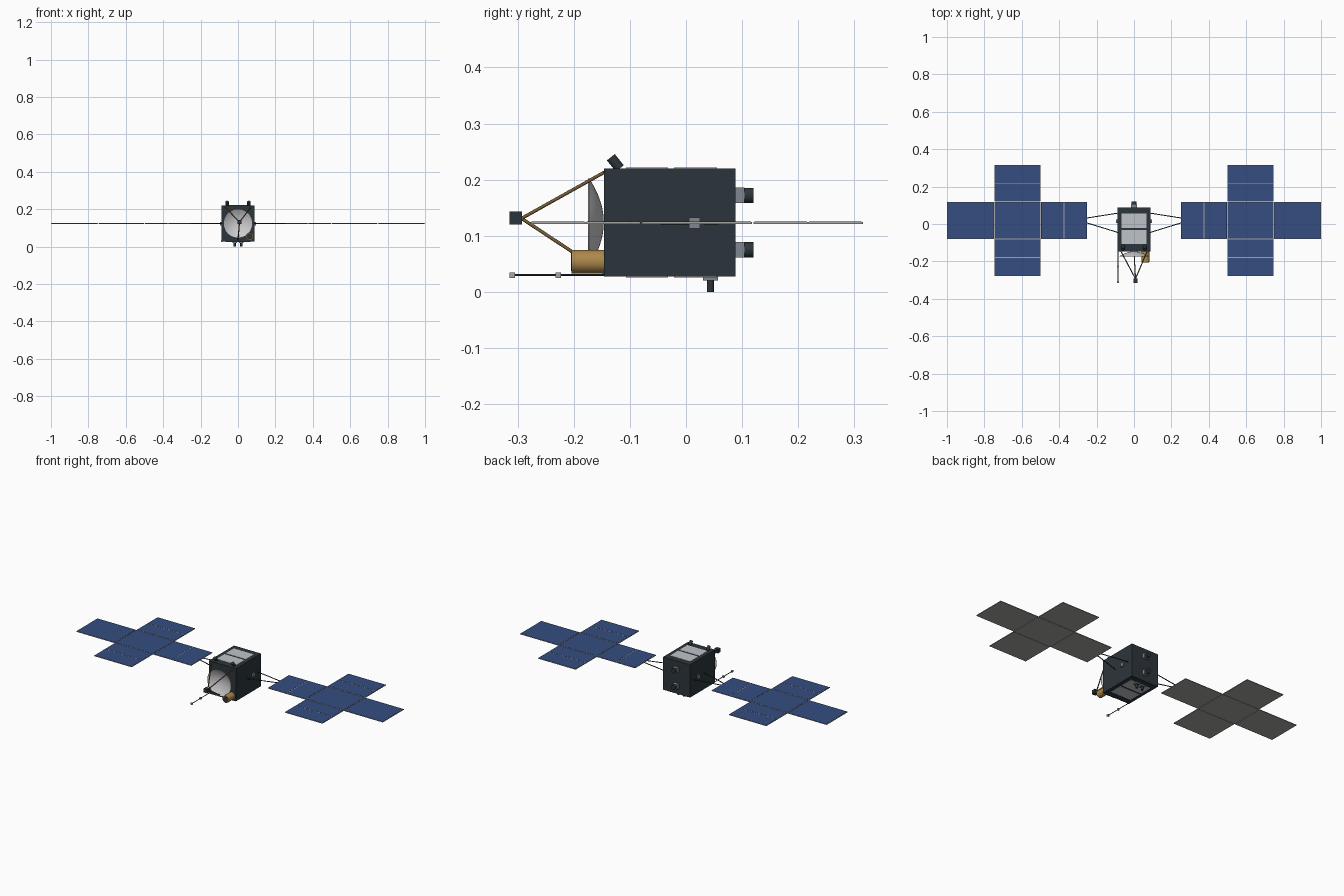
import bpy, math
from mathutils import Vector

cube = bpy.data.objects.get("Cube")
if cube:
    bpy.data.objects.remove(cube)


def material(name, r, g, b):
    m = bpy.data.materials.new(name)
    m.use_nodes = True
    m.diffuse_color = (r, g, b, 1)
    m.node_tree.nodes["Principled BSDF"].inputs["Base Color"].default_value = (r, g, b, 1)
    return m


DARK = material("dark blanket", 0.025, 0.036, 0.044)
BLUE = material("solar blue", 0.035, 0.075, 0.22)
FRAME = material("panel grey", 0.38, 0.38, 0.37)
LIGHT = material("radiator white", 0.52, 0.54, 0.58)
STEEL = material("steel grey", 0.22, 0.24, 0.28)
GOLD = material("gold foil", 0.42, 0.25, 0.07)
BRONZE = material("bronze strut", 0.2, 0.12, 0.04)
DISH = material("dish silver", 0.6, 0.6, 0.62)


def finish(name, mat):
    ob = bpy.context.object
    ob.name = ob.data.name = name
    ob.data.materials.append(mat)
    return ob


def box(name, mat, x, y, z):
    """Box given by its (low, high) extent on each axis."""
    ext = (x, y, z)
    bpy.ops.mesh.primitive_cube_add(size=1, location=[(a + b) / 2 for a, b in ext])
    bpy.context.object.scale = [b - a for a, b in ext]
    bpy.ops.object.transform_apply(location=False, rotation=False, scale=True)
    return finish(name, mat)


def rod(name, mat, start, end, radius, sides=24):
    """Cylinder between two points."""
    a, b = Vector(start), Vector(end)
    bpy.ops.mesh.primitive_cylinder_add(vertices=sides, radius=radius, depth=(b - a).length,
                                        location=(a + b) / 2)
    bpy.context.object.rotation_euler = (b - a).to_track_quat("Z", "Y").to_euler()
    bpy.ops.object.shade_smooth_by_angle(angle=math.radians(40))
    return finish(name, mat)


def lathe(name, mat, profile, location, steps=48):
    """Surface of (radius, depth) points turned about the y axis."""
    verts, faces = [], []
    for i in range(steps):
        t = math.tau * i / steps
        verts += [(r * math.cos(t), d, r * math.sin(t)) for r, d in profile]
    n = len(profile)
    for i in range(steps):
        j = (i + 1) % steps
        faces += [(i * n + k, i * n + k + 1, j * n + k + 1, j * n + k) for k in range(n - 1)]
    mesh = bpy.data.meshes.new(name)
    mesh.from_pydata(verts, [], faces)
    ob = bpy.data.objects.new(name, mesh)
    bpy.context.collection.objects.link(ob)
    ob.location = location
    bpy.ops.object.select_all(action="DESELECT")
    ob.select_set(True)
    bpy.context.view_layer.objects.active = ob
    bpy.ops.object.shade_smooth_by_angle(angle=math.radians(40))
    return finish(name, mat)


# Main body with radiator plates above and below
box("body", DARK, (-0.088, 0.088), (-0.146, 0.088), (0.027, 0.22))
for side, z in (("top", 0.22), ("bottom", 0.027)):
    for i, y in enumerate(((-0.107, -0.032), (-0.021, 0.055))):
        box(f"{side}_radiator_{i}", LIGHT, (-0.066, 0.066), y, (z - 0.0015, z + 0.0015))

# Solar wings: cross of five-way panels on a yoke
Z = 0.123
PANELS = {
    "inner": ((0.25, 0.498), (-0.079, 0.118)),
    "centre": ((0.5, 0.745), (-0.079, 0.118)),
    "outer": ((0.748, 1.0), (-0.079, 0.118)),
    "rear": ((0.5, 0.745), (0.12, 0.315)),
    "front": ((0.5, 0.745), (-0.277, -0.081)),
}


def span(side, low, high):
    return tuple(sorted((side * low, side * high)))


for label, s in (("left", 1), ("right", -1)):
    for part, (x, y) in PANELS.items():
        box(f"{label}_{part}_panel", FRAME, span(s, *x), y, (Z - 0.002, Z + 0.0015))
        e = 0.002
        xm, ym = sum(x) / 2, sum(y) / 2
        xs, ys = [(x[0] + e, x[1] - e)], [(y[0] + e, y[1] - e)]
        # a pale seam splits the hinged panels in two
        if part == "inner":
            xs = [(x[0] + e, xm - e), (xm + e, x[1] - e)]
        elif part in ("rear", "front"):
            ys = [(y[0] + e, ym - e), (ym + e, y[1] - e)]
        for cx in xs:
            for cy in ys:
                box(f"{label}_{part}_cells", BLUE, span(s, *cx), cy, (Z + 0.0015, Z + 0.0022))
    box(f"{label}_wing_bracket", STEEL, span(s, 0.086, 0.097), (0.005, 0.025), (0.113, 0.133))
    for y0, y1 in ((0.058, 0.032), (-0.045, 0.006)):
        rod(f"{label}_yoke_strut", DARK, (s * 0.087, y0, Z), (s * 0.252, y1, Z), 0.0025, 8)

# Dish antenna, its feed and tripod
RADIUS, DEPTH = 0.078, 0.026
curve = [(RADIUS * k / 10, -DEPTH * (k / 10) ** 2) for k in range(11)]
lathe("dish", DISH, curve + [(r, d + 0.002) for r, d in reversed(curve)], (0, -0.1485, 0.124))
box("dish_feed", DARK, (-0.004, 0.02), (-0.315, -0.292), (0.12, 0.143))
for foot in ((-0.07, -0.146, 0.213), (0.07, -0.146, 0.213), (0, -0.146, 0.034)):
    rod("feed_strut", BRONZE, (0.008, -0.293, 0.131), foot, 0.003, 10)

# Camera barrel
rod("camera_barrel", GOLD, (0.062, -0.204, 0.054), (0.062, -0.146, 0.054), 0.021, 32)
rod("camera_lens", DARK, (0.062, -0.205, 0.054), (0.062, -0.2, 0.054), 0.017, 32)

# Sensor boom
rod("sensor_boom", DARK, (-0.085, -0.31, 0.03), (-0.085, -0.146, 0.03), 0.002, 8)
for y in (-0.31, -0.228):
    box("boom_sensor", FRAME, (-0.09, -0.08), (y - 0.005, y + 0.005), (0.025, 0.035))

# Star trackers, tilted forward
for x in (-0.058, 0.058):
    rod("star_tracker", DARK, (x, -0.118, 0.22), (x, -0.134, 0.24), 0.009)

# Rear thrusters
for z in (0.172, 0.075):
    box("thruster_mount", STEEL, (-0.015, 0.015), (0.087, 0.104), (z - 0.014, z + 0.014))
    rod("thruster", DARK, (0, 0.104, z), (0, 0.12, z), 0.0135)

# Belly nozzles
for x in (-0.018, 0.018):
    box("nozzle_mount", STEEL, (x - 0.012, x + 0.012), (0.03, 0.057), (0.02, 0.028))
    rod("nozzle", DARK, (x, 0.0435, 0), (x, 0.0435, 0.021), 0.0065)
